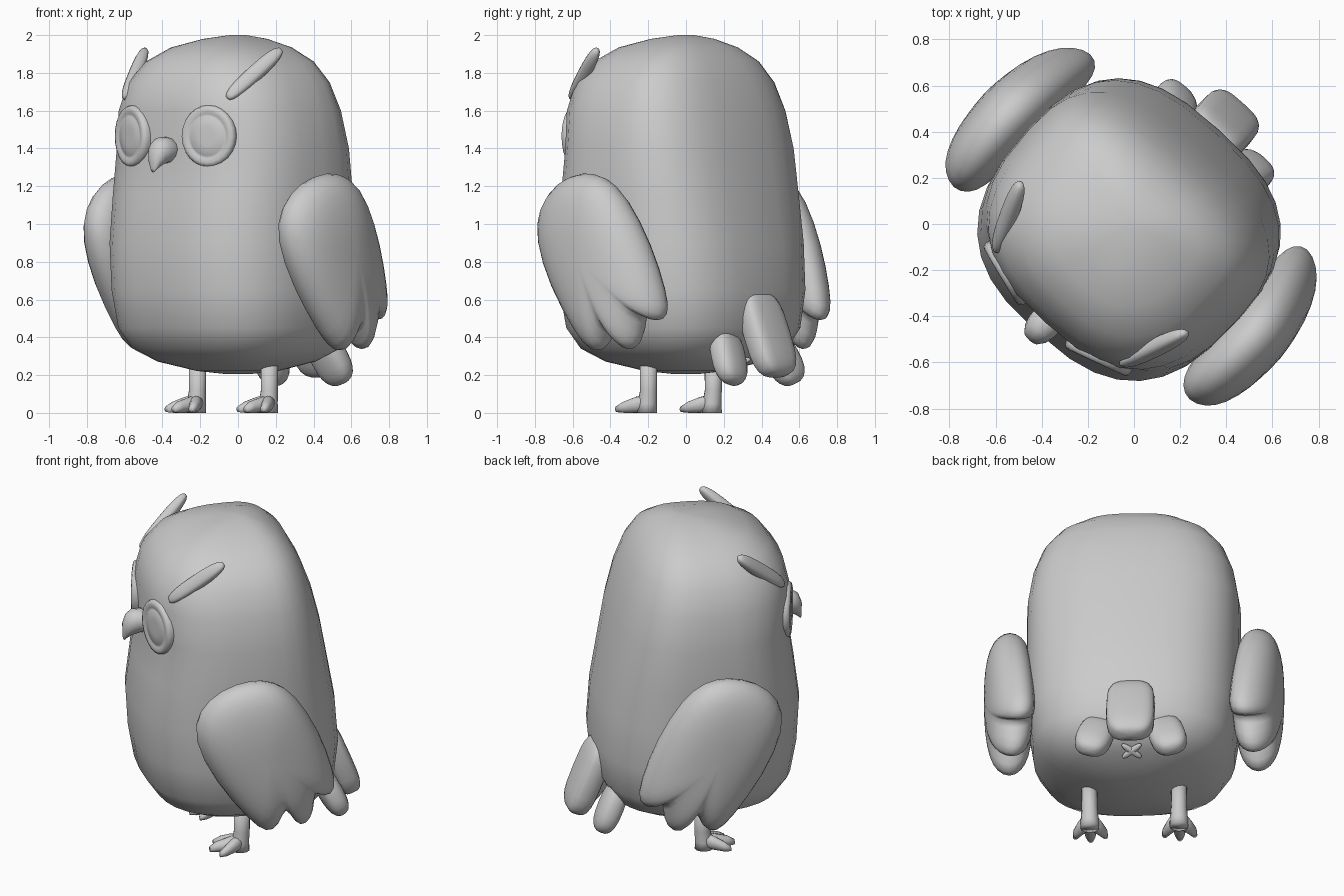
import bpy, bmesh
from math import sin, cos, pi, radians
from mathutils import Matrix, Vector

cube = bpy.data.objects.get("Cube")
if cube:
    bpy.data.objects.remove(cube)

# One flat grey for every part
grey = bpy.data.materials.new("plain_grey")
grey.use_nodes = True
grey.diffuse_color = (0.6, 0.6, 0.6, 1)
grey.node_tree.nodes["Principled BSDF"].inputs["Base Color"].default_value = (0.6, 0.6, 0.6, 1)

# The bird is built facing -y, then turned towards its right
TURN = Matrix.Rotation(radians(-42), 4, 'Z')


def finish(name, bm, side=1, subdiv=0):
    """Mirror, turn and smooth a finished part."""
    bm.transform(TURN @ Matrix.Diagonal((side, 1, 1, 1)))
    bmesh.ops.recalc_face_normals(bm, faces=bm.faces)
    for f in bm.faces:
        f.smooth = True
    mesh = bpy.data.meshes.new(name)
    bm.to_mesh(mesh)
    bm.free()
    mesh.materials.append(grey)
    ob = bpy.data.objects.new(name, mesh)
    bpy.context.collection.objects.link(ob)
    if subdiv:
        mod = ob.modifiers.new("Smooth", 'SUBSURF')
        mod.levels = mod.render_levels = subdiv


def loft(name, rings, side=1, subdiv=0):
    """Skin a list of equal closed rings and cap both ends."""
    bm = bmesh.new()
    rows = [[bm.verts.new(p) for p in ring] for ring in rings]
    n = len(rows[0])
    for a, b in zip(rows, rows[1:]):
        for i in range(n):
            j = (i + 1) % n
            bm.faces.new((a[i], a[j], b[j], b[i]))
    bm.faces.new(rows[0])
    bm.faces.new(rows[-1])
    finish(name, bm, side, subdiv)


def circle(n):
    return [(cos(2 * pi * k / n), sin(2 * pi * k / n)) for k in range(n)]


def spow(v, p):
    return abs(v) ** p * (1 if v >= 0 else -1)


def blob(name, start, end, width, depth, p=0.7, side=1, normal=(0, 1, 0)):
    """Rounded box stretched from start to end."""
    start, end = Vector(start), Vector(end)
    z = (end - start).normalized()
    x = Vector(normal).cross(z).normalized()
    y = z.cross(x)
    mid, half = (start + end) / 2, (end - start).length / 2
    bm = bmesh.new()
    bmesh.ops.create_uvsphere(bm, u_segments=20, v_segments=12, radius=1)
    for v in bm.verts:
        c = [spow(k, p) for k in v.co]
        v.co = mid + x * c[0] * width / 2 + y * c[1] * depth / 2 + z * c[2] * half
    finish(name, bm, side)


# Body: (height, half width, front depth, back depth)
profile = [(.207, .07, .07, .07), (.222, .2, .2, .19), (.272, .39, .39, .36), (.34, .515, .505, .47),
           (.45, .58, .58, .53), (.65, .61, .615, .55), (.9, .615, .63, .53), (1.15, .615, .597, .485),
           (1.4, .612, .56, .44), (1.6, .58, .575, .39), (1.75, .525, .54, .335), (1.86, .435, .46, .275),
           (1.935, .305, .345, .2), (1.98, .16, .18, .12), (2.0, .04, .04, .04)]
loft("body", [[(a * spow(c, .74), (b if s > 0 else f) * spow(s, .74), z) for c, s in circle(32)]
              for z, a, f, b in profile])

# Wing outline in (y, z), with three feather tips and two notches
outline = [(-.09, 1.29), (-.265, 1.24), (-.405, 1.11), (-.435, .93), (-.305, .65), (-.095, .38),
           (-.005, .3), (.075, .33), (.11, .485), (.175, .33), (.245, .31), (.3, .39),
           (.295, .55), (.375, .46), (.44, .5), (.43, .61), (.335, .9), (.18, 1.17), (.05, 1.27)]
notches = (8, 12)
hub = (-0.015, 0.84)
scales = [.08, .45, .75, .92, 1]


def wing_ring(s, thick):
    ring = []
    for i, (y, z) in enumerate(outline):
        k = s * 1.2 if i in notches and s < .9 else s
        y, z = hub[0] + (y - hub[0]) * k, hub[1] + (z - hub[1]) * k
        bend = .4 * max(y + .035, 0) ** 2 + .2 * min(y + .035, 0) ** 2
        ring.append((.715 - bend + thick * (1 - s ** 3.3) ** .5, y, z))
    return ring


wing = [wing_ring(s, .147) for s in scales] + [wing_ring(s, -.14) for s in scales[-2::-1]]

for side, label in ((1, "left"), (-1, "right")):
    loft(label + "_wing", wing, side, 1)

    # Eye: rounded ring around a flat disc
    place = Matrix.Translation((.27, -.527, 1.465)) @ Matrix.Rotation(radians(17), 4, 'Z')
    steps = ((.16, -.06), (.165, .008), (.157, .026), (.14, .031), (.12, .027),
             (.11, .023), (.105, .027), (.05, .03), (.01, .03))
    loft(label + "_eye", [[place @ Vector((r * .95 * c, -h, r * s)) for c, s in circle(24)]
                          for r, h in steps], side)

    # Brow tuft
    blob(label + "_brow", (.365, -.49, 1.665), (.485, -.195, 1.925), .085, .07, .75, side, (1, -1, .6))

    # Leg and three toes, all lofted from round rings
    x, y = .256, -.036
    loft(label + "_leg", [[(x + r * c, y - back + r * s, z) for c, s in circle(12)]
                          for z, r, back in ((.3, .047, 0), (.12, .046, 0), (.05, .052, .01), (0, .054, .01))],
         side)
    for toe, spread in (("inner", -.085), ("middle", 0), ("outer", .085)):
        reach = -.185 if spread else -.225
        path = ((0, y, .055, .045), (.4, y - .06, .043, .042), (.8, reach + .04, .031, .031), (1, reach, .02, .016))
        loft(f"{label}_{toe}_toe", [[(x + spread * t + r * c, py, pz + r * s) for c, s in circle(12)]
                                    for t, py, pz, r in path], side)

    # Outer tail feather
    blob(label + "_tail_feather", (.17, .42, .435), (.245, .56, .155), .21, .14, .75, side)

# Middle tail feather
blob("middle_tail_feather", (0, .49, .63), (0, .665, .195), .28, .15, .58)

# Hooked beak
steps = ((-.5, 1.39, .075, .07), (-.6, 1.39, .07, .07), (-.64, 1.37, .06, .062),
         (-.665, 1.335, .04, .045), (-.675, 1.285, .012, .012))
loft("beak", [[(w * c, y - .3 * h * s, z + h * s) for c, s in circle(12)] for y, z, w, h in steps])

# Small crossed mark under the tail
for name, s in (("cross_bar_a", 1), ("cross_bar_b", -1)):
    blob(name, (-.055 * s, .335, .24), (.055 * s, .41, .285), .035, .035, .8, 1, (0, .5, -1))
